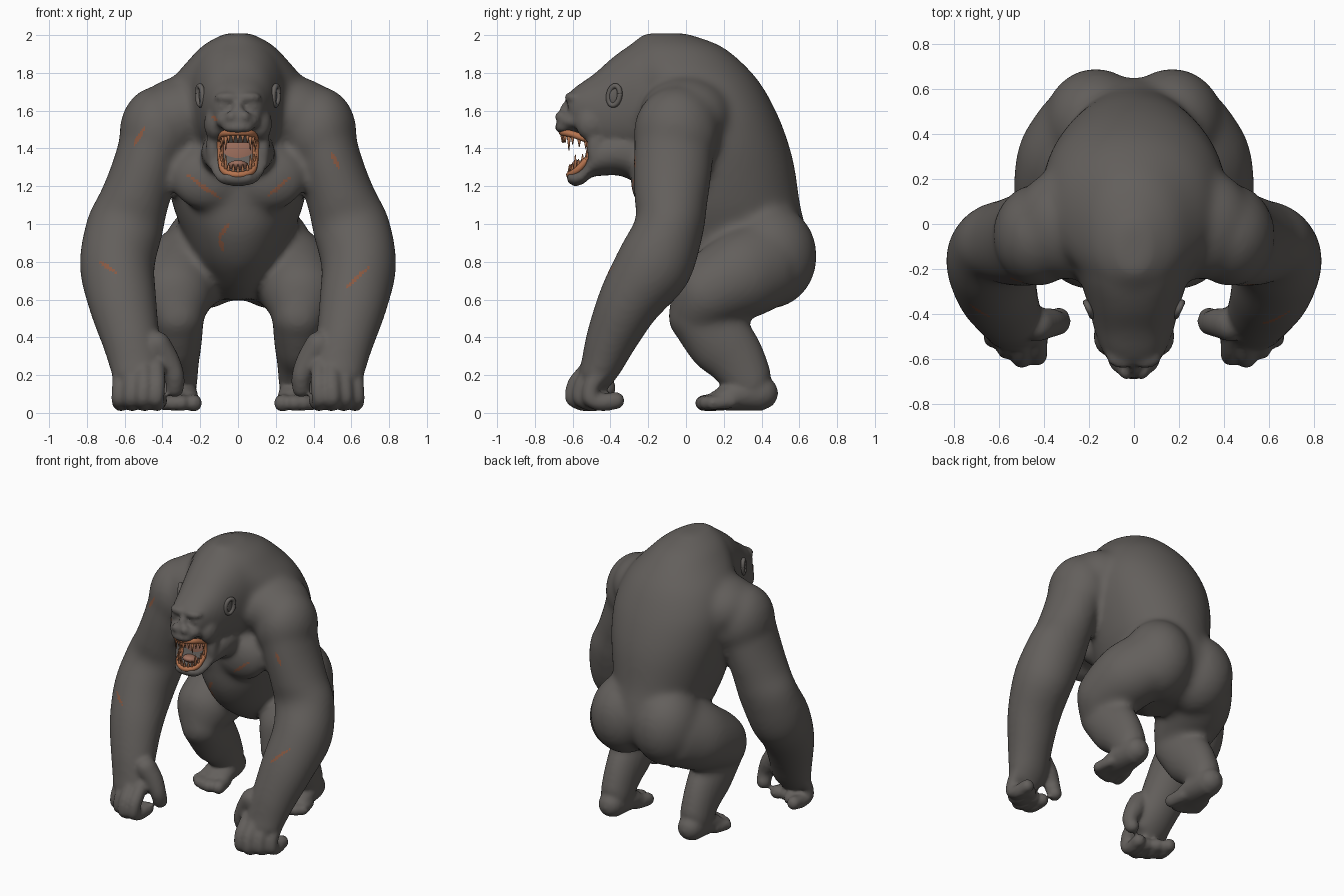
import bpy, bmesh, math
from mathutils import Vector, Matrix

if "Cube" in bpy.data.objects:
    bpy.data.objects.remove(bpy.data.objects["Cube"])

V = Vector


def material(name, rgb):
    m = bpy.data.materials.new(name)
    m.diffuse_color = (*rgb, 1)
    m.use_nodes = True
    m.node_tree.nodes["Principled BSDF"].inputs["Base Color"].default_value = m.diffuse_color
    return m


HIDE = material("dark grey hide", (0.125, 0.115, 0.107))
SCAR = material("scar brown", (0.25, 0.10, 0.055))
GUM = material("gum orange", (0.46, 0.17, 0.075))
THROAT = material("throat pink", (0.34, 0.16, 0.11))
TOOTH = material("tooth orange", (0.42, 0.17, 0.08))

# unit sphere, made once and copied by ball()
tmp = bmesh.new()
bmesh.ops.create_icosphere(tmp, subdivisions=3, radius=1)
tmp.verts.index_update()
BALL_V = [v.co.copy() for v in tmp.verts]
BALL_F = [[v.index for v in f.verts] for f in tmp.faces]
tmp.free()


def ball(bm, c, r, rx=0.0):
    """Ellipsoid at c with radii r, tilted about x."""
    m = Matrix.Translation(c) @ Matrix.Rotation(rx, 4, 'X') @ Matrix.Diagonal((*r, 1))
    vs = [bm.verts.new(m @ co) for co in BALL_V]
    for f in BALL_F:
        bm.faces.new([vs[i] for i in f])


def skin(bm, rings, n=32, p=1.0, sub=4):
    """Closed loft through (centre, u, v) ellipses, smoothly interpolated."""
    fine = []
    for i in range(len(rings) - 1):
        q = [rings[max(0, min(len(rings) - 1, i + k))] for k in (-1, 0, 1, 2)]
        for t in (s / sub for s in range(sub)):
            fine.append([0.5 * (2 * b + (c - a) * t + (2 * a - 5 * b + 4 * c - d) * t * t
                                + (3 * b - a - 3 * c + d) * t ** 3) for a, b, c, d in zip(*q)])
    fine.append(rings[-1])
    f = lambda x: math.copysign(abs(x) ** p, x)
    loops = [[bm.verts.new(c + u * f(math.cos(math.tau * k / n)) + v * f(math.sin(math.tau * k / n)))
              for k in range(n)] for c, u, v in fine]
    for a, b in zip(loops, loops[1:]):
        for k in range(n):
            bm.faces.new((a[k], a[(k + 1) % n], b[(k + 1) % n], b[k]))
    bm.faces.new(loops[0][::-1])
    bm.faces.new(loops[-1])


def limb(bm, pts, ref=(1, 0, 0), sx=1, n=24):
    """Loft along a path of (x, y, z, side radius, depth radius)."""
    cs = [V((sx * q[0], q[1], q[2])) for q in pts]
    rings = []
    for i, q in enumerate(pts):
        t = (cs[min(i + 1, len(cs) - 1)] - cs[max(i - 1, 0)]).normalized()
        u = (V(ref) - t * t.dot(V(ref))).normalized()
        rings.append((cs[i], u * q[3], t.cross(u) * q[-1]))
    skin(bm, rings, n)
    for k in (0, -1):
        r = min(pts[k][3], pts[k][-1]) * 0.98
        ball(bm, cs[k], (r, r, r))


def finish(bm, name, mat):
    bmesh.ops.recalc_face_normals(bm, faces=bm.faces)
    me = bpy.data.meshes.new(name)
    bm.to_mesh(me)
    bm.free()
    me.materials.append(mat)
    me.polygons.foreach_set("use_smooth", [True] * len(me.polygons))
    ob = bpy.data.objects.new(name, me)
    bpy.context.collection.objects.link(ob)
    return ob


def fuse(ob, voxel, steps):
    """Melt overlapping parts into one softened skin."""
    ob.modifiers.new("fuse", 'REMESH').voxel_size = voxel
    ob.modifiers.new("soften", 'SMOOTH').iterations = steps
    dg = bpy.context.evaluated_depsgraph_get()
    me = bpy.data.meshes.new_from_object(ob.evaluated_get(dg))
    ob.modifiers.clear()
    ob.data = me
    me.polygons.foreach_set("use_smooth", [True] * len(me.polygons))
    return me


bulk = bmesh.new()
# torso: horizontal slices (z, front y, back y, half width)
torso = [(.60, .14, .45, .10), (.68, .0, .58, .15), (.80, -.14, .64, .23), (.95, -.225, .64, .29),
         (1.1, -.25, .605, .345), (1.3, -.265, .575, .39), (1.45, -.26, .535, .41), (1.6, -.25, .475, .405),
         (1.75, -.29, .39, .355), (1.87, -.32, .28, .26), (1.95, -.29, .17, .18), (2.01, -.22, .0, .07)]
skin(bulk, [(V((0, (a + b) / 2, z)), V((w, 0, 0)), V((0, (b - a) / 2, 0))) for z, a, b, w in torso], 48, .96)
ball(bulk, (0, .39, .86), (.37, .265, .27))           # hips


def head_part(bm, slices):
    """Upright slices (y, bottom z, top z, half width)."""
    skin(bm, [(V((0, y, (a + b) / 2)), V((w, 0, 0)), V((0, 0, (b - a) / 2))) for y, a, b, w in slices], 36, .88)


head_part(bulk, [(-.10, 1.35, 1.985, .29), (-.25, 1.34, 1.97, .24), (-.38, 1.35, 1.89, .20),
                 (-.48, 1.38, 1.80, .175), (-.56, 1.48, 1.745, .145), (-.62, 1.50, 1.70, .115)])

for s in (-1, 1):
    # chest, shoulder, upper back, buttock
    ball(bulk, (s * .16, -.19, 1.24), (.20, .105, .17))
    ball(bulk, (s * .43, -.05, 1.48), (.20, .23, .25))
    ball(bulk, (s * .30, .0, 1.57), (.24, .25, .21))
    ball(bulk, (s * .17, .445, .83), (.235, .25, .28))
    # arm
    limb(bulk, [(.43, -.06, 1.5, .18, .21), (.49, -.07, 1.3, .175, .21), (.55, -.08, 1.12, .185, .195),
                (.60, -.09, .98, .205, .185), (.64, -.17, .78, .2, .205), (.61, -.305, .58, .182, .168),
                (.565, -.40, .38, .155, .135), (.535, -.45, .25, .145, .11), (.525, -.49, .17, .135, .09)], sx=s)
    # thigh and shin
    limb(bulk, [(.22, .43, .80, .21, .24), (.30, .28, .72, .225, .235), (.335, .09, .61, .20, .195),
                (.32, .045, .51, .155, .145)], sx=s)
    limb(bulk, [(.32, .06, .50, .14, .15), (.32, .18, .38, .13, .18), (.32, .275, .27, .115, .155),
                (.32, .35, .14, .105, .125)], sx=s)
bulk = finish(bulk, "gorilla_body", HIDE)
body = bmesh.new()
body.from_mesh(fuse(bulk, .02, 12))
bpy.data.objects.remove(bulk)

# lower jaw and face lumps
head_part(body, [(-.18, 1.16, 1.5, .19), (-.33, 1.25, 1.5, .195), (-.45, 1.255, 1.47, .18),
                 (-.505, 1.245, 1.40, .155), (-.54, 1.215, 1.31, .13), (-.59, 1.20, 1.28, .10),
                 (-.63, 1.225, 1.27, .065)])
ball(body, (0, -.60, 1.545), (.12, .085, .055))       # muzzle
ball(body, (0, -.645, 1.51), (.085, .05, .032))       # upper lip
ball(body, (0, -.625, 1.60), (.03, .045, .055))       # nose bridge
for s in (-1, 1):
    ball(body, (s * .05, -.59, 1.67), (.075, .055, .032))
    ball(body, (s * .07, -.595, 1.622), (.045, .035, .02))
    ball(body, (s * .033, -.66, 1.568), (.036, .035, .032))
    ball(body, (s * .12, -.50, 1.53), (.06, .085, .09))
    ball(body, (s * .132, -.475, 1.40), (.038, .05, .12))
    # curled fingers and thumb
    for x, d in ((.43, 0), (.497, -.01), (.562, .03), (.622, .08)):
        limb(body, [(x, -.50 + d, .24, .045), (x, -.575 + d, .15, .046), (x + .005, -.585 + d, .075, .045),
                    (x, -.54 + d, .054, .045), (x - .01, -.45 + d, .065, .047)], sx=s, n=14)
    limb(body, [(.43, -.45, .36, .075), (.37, -.44, .27, .065), (.335, -.44, .19, .053), (.335, -.42, .13, .05)],
         sx=s, n=14)
    # foot and toes
    limb(body, [(.32, .40, .105, .09, .095), (.32, .29, .10, .105, .09), (.32, .17, .068, .115, .056)], sx=s)
    for x, y, r in ((.235, .11, .047), (.30, .09, .044), (.345, .095, .042), (.39, .11, .04), (.425, .14, .037)):
        limb(body, [(.32 + (x - .32) * .8, y + .1, .06, r), (x, y, .052, r)], sx=s, n=14)
body = finish(body, "gorilla_body", HIDE)
mesh = fuse(body, .0135, 6)
mesh.materials.clear()
mesh.materials.append(HIDE)
mesh.materials.append(SCAR)
mesh.polygons.foreach_set("material_index", [0] * len(mesh.polygons))

# scars: front-facing faces close to (x, z) strokes
strokes = [(-.27, 1.26, -.09, 1.13), (.28, 1.25, .16, 1.15), (-.05, 1.0, -.10, .93), (-.10, .93, -.08, .86),
           (-.55, 1.42, -.49, 1.52), (.49, 1.38, .54, 1.29), (-.73, .80, -.64, .74), (.57, .66, .69, .77),
           (-.14, 1.57, -.11, 1.555)]
for f in mesh.polygons:
    x, y, z = f.center
    if y > 0 or z < .6 or z > 1.6 or f.normal.y > -.15:
        continue
    for a, b, d, e in strokes:
        t = max(0, min(1, ((x - a) * (d - a) + (z - b) * (e - b)) / ((d - a) ** 2 + (e - b) ** 2)))
        if math.hypot(x - a - t * (d - a), z - b - t * (e - b)) < .004 + .006 * math.sin(math.pi * t):
            f.material_index = 1

# ears: a bent rim round a thin cup
for s, side in ((-1, "right"), (1, "left")):
    bm = bmesh.new()
    limb(bm, [(.2 + .014 * math.cos(a), -.38 + .03 * math.cos(a), 1.68 + .05 * math.sin(a) + .01 * math.cos(a), .014)
              for a in (math.tau * k / 12 for k in range(13))], sx=s, n=12)
    ball(bm, (s * .192, -.38, 1.68), (.014, .03, .05))
    finish(bm, side + "_ear", HIDE)

# mouth lining, tongue and gums
bm = bmesh.new()
ball(bm, (0, -.49, 1.38), (.10, .035, .12))
finish(bm, "throat", THROAT)
bm = bmesh.new()
ball(bm, (0, -.54, 1.305), (.055, .065, .028), -.3)
finish(bm, "tongue", THROAT)
bm = bmesh.new()
upper = [(-.092, -.53, 1.45), (-.08, -.60, 1.475), (-.05, -.64, 1.483), (0, -.655, 1.485)]
lower = [(-.09, -.525, 1.34), (-.08, -.57, 1.29), (-.05, -.602, 1.267), (0, -.617, 1.26)]
upper, lower = ([*a, *[(-x, y, z) for x, y, z in a[2::-1]]] for a in (upper, lower))
for arch in (upper, lower):
    limb(bm, [(*q, .018) for q in arch], ref=(0, 0, 1), n=12)
for s in (-1, 1):
    limb(bm, [(s * .092, -.52, 1.46, .018), (s * .094, -.505, 1.39, .018), (s * .09, -.52, 1.33, .018)], n=12)
finish(bm, "gums", GUM)

# pointed teeth along both arches
bm = bmesh.new()
for arch, d in ((upper, -1), (lower, 1)):
    for i in range(13):
        k = i / 2
        a = V(arch[int(k)]).lerp(V(arch[min(6, int(k) + 1)]), k % 1)
        h = .085 if i in (3, 9) else .05
        m = Matrix.Translation(a + V((0, 0, d * (h / 2 + .005)))) @ Matrix.Rotation(0 if d > 0 else math.pi, 4, 'X')
        bmesh.ops.create_cone(bm, cap_ends=True, segments=10, radius1=.012, radius2=.002, depth=h, matrix=m)
finish(bm, "teeth", TOOTH)
